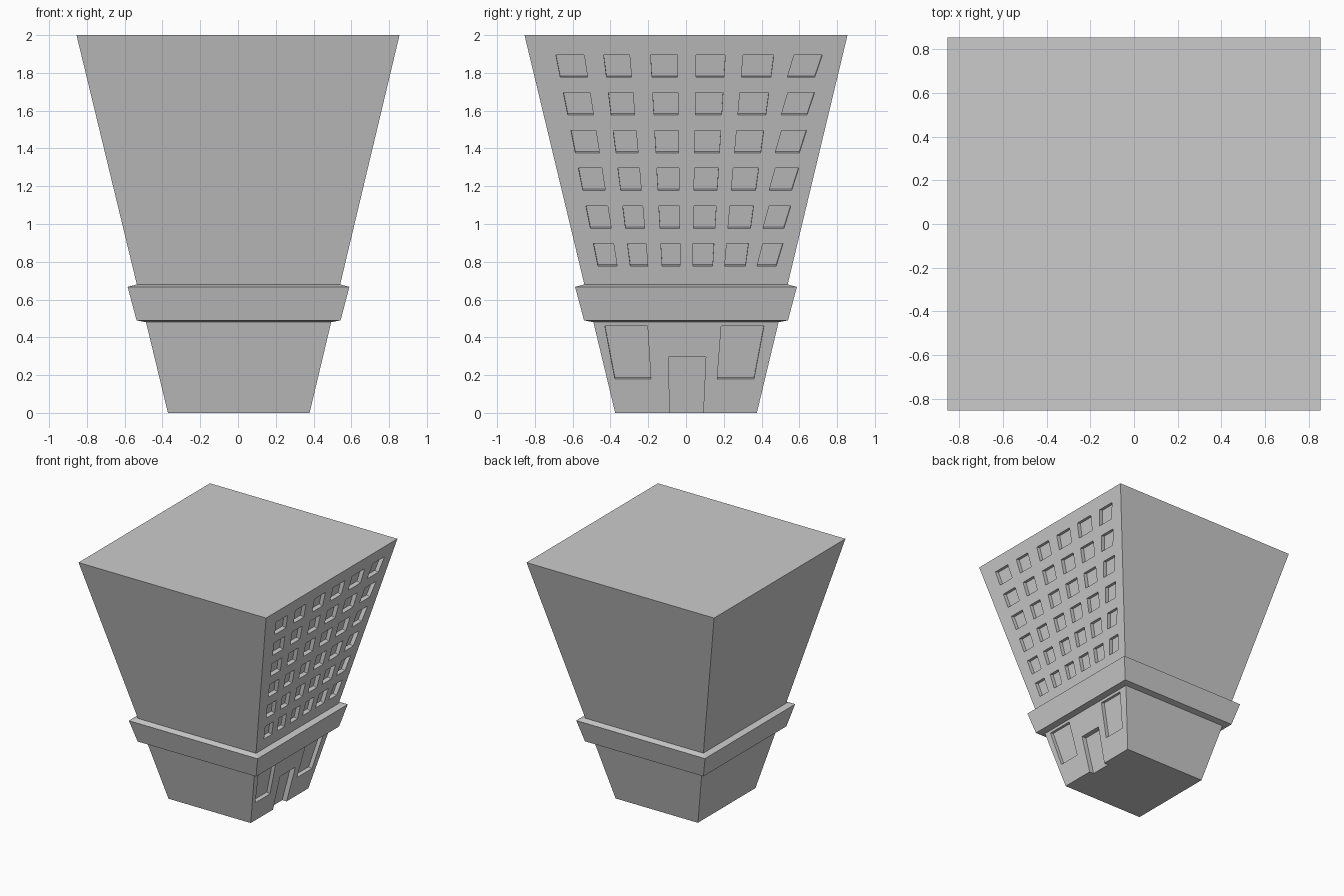
import bpy, bmesh
from mathutils import Vector

if "Cube" in bpy.data.objects:
    bpy.data.objects.remove(bpy.data.objects["Cube"])


def half(z):
    """Half width of the flaring tower at height z."""
    return 0.375 + 0.24 * z


def loft(bm, rings):
    """Skin matching 4-point rings and cap both ends."""
    rings = [[bm.verts.new(p) for p in r] for r in rings]
    for a, b in zip(rings, rings[1:]):
        for i in range(4):
            j = (i + 1) % 4
            bm.faces.new((a[i], a[j], b[j], b[i]))
    bm.faces.new(rings[0][::-1])
    bm.faces.new(rings[-1])


def finish(bm, name):
    bmesh.ops.recalc_face_normals(bm, faces=bm.faces)
    me = bpy.data.meshes.new(name)
    bm.to_mesh(me)
    bm.free()
    ob = bpy.data.objects.new(name, me)
    bpy.context.collection.objects.link(ob)
    return ob


# Tower with flaring walls and a projecting ledge (height, half width)
profile = [(0, half(0)), (0.48, half(0.48)), (0.49, 0.54),
           (0.667, 0.587), (0.68, half(0.68)), (2, 0.855)]
bm = bmesh.new()
rings = []
for z, h in profile:
    cx = 0.004 * (1 - z / 2)
    rings.append([(cx + sx * h, sy * h, z)
                  for sx, sy in ((-1, -1), (1, -1), (1, 1), (-1, 1))])
loft(bm, rings)
tower = finish(bm, "tower")

# Cutter for window and door recesses on the +x wall
wall = Vector((1, 0, -0.24)).normalized()
bm = bmesh.new()


def recess(z0, z1, bottom, top, depth, n=wall):
    """Opening given by its height range and left/right wall fractions."""
    quad = [Vector((half(z) + 0.004 * (1 - z / 2), u * half(z), z))
            for u, z in ((bottom[0], z0), (bottom[1], z0),
                         (top[1], z1), (top[0], z1))]
    loft(bm, [[p - n * depth for p in quad], [p + n * 0.03 for p in quad]])


# Upper windows: six rows of six, the last column leaning
columns = [(-0.83, -0.65), (-0.525, -0.36), (-0.225, -0.055),
           (0.065, 0.25), (0.365, 0.56), (0.69, 0.87)]
for r in range(6):
    z0 = 0.777 + 0.2 * r
    for c, (a, b) in enumerate(columns):
        lean = 0.02 if c == 5 else 0
        recess(z0, z0 + 0.119, (a - lean, b - lean), (a, b), 0.032)

# Shop windows and door
recess(0.18, 0.46, (-0.9, -0.445), (-0.885, -0.42), 0.03)
recess(0.18, 0.46, (0.395, 0.86), (0.385, 0.85), 0.03)
recess(-0.05, 0.295, (-0.23, 0.245), (-0.21, 0.235), 0.04, Vector((1, 0, 0)))
cutter = finish(bm, "recess_cutter")
cutter.hide_render = True

# Carve the recesses and discard the cutter
mod = tower.modifiers.new("recesses", "BOOLEAN")
mod.operation = "DIFFERENCE"
mod.solver = "EXACT"
mod.object = cutter
bpy.context.view_layer.objects.active = tower
tower.select_set(True)
bpy.ops.object.modifier_apply(modifier=mod.name)
bpy.data.objects.remove(cutter)
